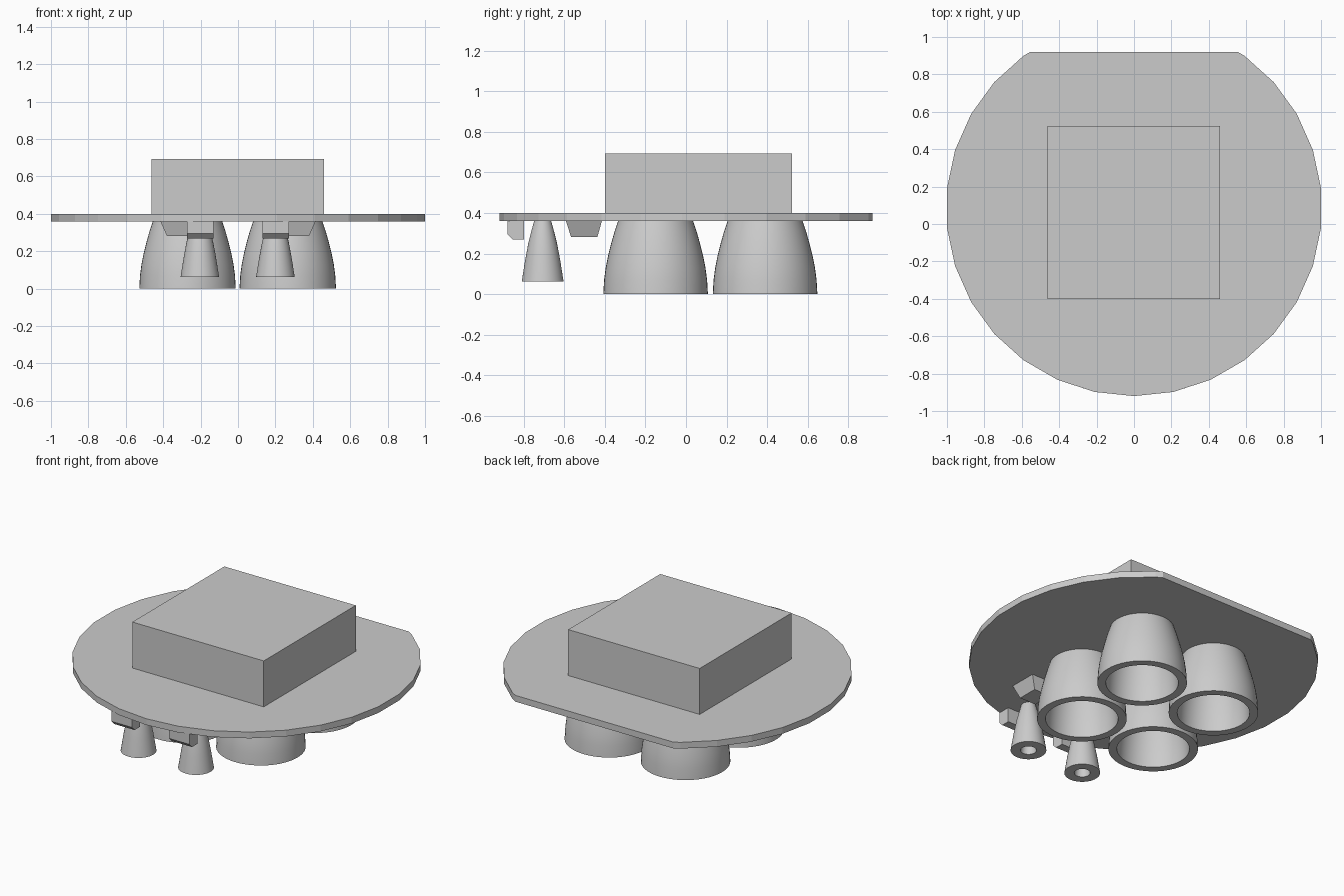
import bpy, bmesh, math

if "Cube" in bpy.data.objects:
    bpy.data.objects.remove(bpy.data.objects["Cube"], do_unlink=True)

grey = bpy.data.materials.new("light_grey")
grey.use_nodes = True
grey.diffuse_color = (0.6, 0.6, 0.6, 1)
grey.node_tree.nodes["Principled BSDF"].inputs["Base Color"].default_value = (0.6, 0.6, 0.6, 1)

PLATE_BOTTOM, PLATE_TOP = 0.36, 0.40


def finish(name, bm, location=(0, 0, 0), smooth=False):
    bmesh.ops.recalc_face_normals(bm, faces=bm.faces)
    mesh = bpy.data.meshes.new(name)
    bm.to_mesh(mesh)
    bm.free()
    mesh.materials.append(grey)
    obj = bpy.data.objects.new(name, mesh)
    obj.location = location
    bpy.context.collection.objects.link(obj)
    if smooth:
        bpy.ops.object.select_all(action="DESELECT")
        obj.select_set(True)
        bpy.context.view_layer.objects.active = obj
        bpy.ops.object.shade_smooth_by_angle(angle=math.radians(35))
    return obj


def loft(name, lower, upper):
    """Solid between two matching loops of points."""
    bm = bmesh.new()
    a = [bm.verts.new(p) for p in lower]
    b = [bm.verts.new(p) for p in upper]
    bm.faces.new(a)
    bm.faces.new(b)
    for i in range(len(a)):
        j = (i + 1) % len(a)
        bm.faces.new((a[i], a[j], b[j], b[i]))
    return finish(name, bm)


def rectangle(x0, x1, y0, y1, z):
    return [(x0, y0, z), (x1, y0, z), (x1, y1, z), (x0, y1, z)]


def nozzle(name, profile, x, y, steps=48):
    """Hollow bell made by spinning an (r, z) profile."""
    bm = bmesh.new()
    verts = [bm.verts.new((r, 0, z)) for r, z in profile]
    edges = [bm.edges.new(pair) for pair in zip(verts, verts[1:])]
    bmesh.ops.spin(bm, geom=verts + edges, cent=(0, 0, 0), axis=(0, 0, 1),
                   angle=math.tau, steps=steps)
    bmesh.ops.remove_doubles(bm, verts=bm.verts, dist=0.0005)
    return finish(name, bm, (x, y, 0), True)


# Round base plate with its back edge cut flat
bm = bmesh.new()
radius, sides = 1.0055, 30
ring = [bm.verts.new((radius * math.cos(a), 0.0855 + radius * math.sin(a), PLATE_BOTTOM))
        for a in (math.tau * i / sides - math.pi / 2 for i in range(sides))]
face = bm.faces.new(ring)
bmesh.ops.bisect_plane(bm, geom=bm.verts[:] + bm.edges[:] + bm.faces[:],
                       plane_co=(0, 0.92, 0), plane_no=(0, 1, 0), clear_outer=True)
top = bmesh.ops.extrude_face_region(bm, geom=bm.faces[:])["geom"]
bmesh.ops.translate(bm, vec=(0, 0, PLATE_TOP - PLATE_BOTTOM),
                    verts=[g for g in top if isinstance(g, bmesh.types.BMVert)])
finish("base_plate", bm)

# Box on top of the plate
loft("upper_box", rectangle(-0.463, 0.461, -0.40, 0.524, PLATE_TOP),
     rectangle(-0.463, 0.461, -0.40, 0.524, 0.692))

# Four large bells: outer wall up to the plate, thick rim, inner wall
outer = [(0.185, 0.36), (0.202, 0.31), (0.219, 0.25), (0.234, 0.19),
         (0.246, 0.13), (0.254, 0.07), (0.258, 0)]
inner = [(r * 0.81, min(z, 0.34)) for r, z in reversed(outer)]
bell = outer + inner + [(0, 0.34)]

# Two small nozzles with narrow bores
small = [(0.042, 0.36), (0.056, 0.31), (0.071, 0.25), (0.086, 0.17), (0.103, 0.063),
         (0.046, 0.063), (0.036, 0.18), (0.022, 0.30), (0, 0.30)]

for side, s in (("left", 1), ("right", -1)):
    for end, y in (("front", -0.15), ("back", 0.39)):
        nozzle(f"{end}_{side}_bell", bell, 0.268 * s - 0.002, y)
    nozzle(f"{side}_small_nozzle", small, 0.202 * s - 0.002, -0.707)

    # Chamfered block in front of each small nozzle
    section = [(-0.88, 0.36), (-0.88, 0.295), (-0.853, 0.268), (-0.80, 0.268), (-0.80, 0.36)]
    loft(f"{side}_front_block", [(s * 0.13, y, z) for y, z in section],
         [(s * 0.274, y, z) for y, z in section])

    # Tapered block behind and outside each small nozzle
    loft(f"{side}_tapered_block",
         [(s * x, y, z) for x, y, z in rectangle(0.265, 0.38, -0.567, -0.437, 0.282)],
         [(s * x, y, z) for x, y, z in rectangle(0.235, 0.415, -0.592, -0.415, PLATE_BOTTOM)])
